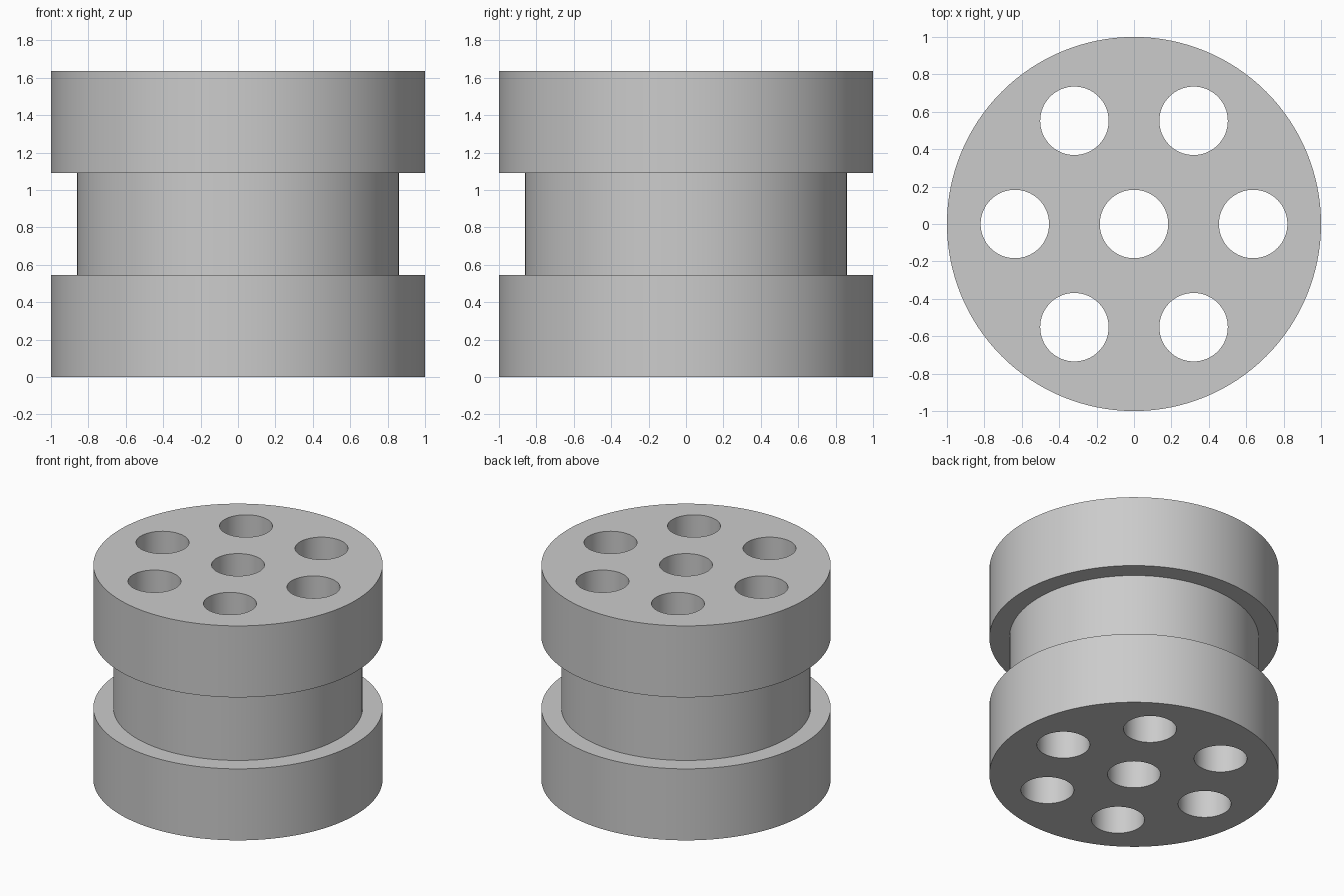
import bpy
import bmesh
import math
from mathutils import Matrix, Vector

cube = bpy.data.objects.get("Cube")
if cube:
    bpy.data.objects.remove(cube, do_unlink=True)

RADIUS, GROOVE_RADIUS = 1.0, 0.862
HEIGHT = 1.636
HOLE_RADIUS, HOLE_RING = 0.183, 0.637
SEGMENTS, HOLE_SEGMENTS = 128, 64

# Plain grey for the whole part
grey = bpy.data.materials.new("plain_grey")
grey.use_nodes = True
colour = (0.6, 0.6, 0.6, 1.0)
grey.diffuse_color = colour
grey.node_tree.nodes["Principled BSDF"].inputs["Base Color"].default_value = colour


def make_object(name, bm):
    bmesh.ops.recalc_face_normals(bm, faces=bm.faces)
    mesh = bpy.data.meshes.new(name)
    bm.to_mesh(mesh)
    bm.free()
    mesh.materials.append(grey)
    obj = bpy.data.objects.new(name, mesh)
    bpy.context.collection.objects.link(obj)
    return obj


# Spool body: stacked rings of the grooved profile, capped at both ends
low, high = HEIGHT / 3, HEIGHT * 2 / 3
profile = [(RADIUS, 0), (RADIUS, low), (GROOVE_RADIUS, low),
           (GROOVE_RADIUS, high), (RADIUS, high), (RADIUS, HEIGHT)]
bm = bmesh.new()
rings = []
for r, z in profile:
    angles = [math.tau * i / SEGMENTS for i in range(SEGMENTS)]
    rings.append([bm.verts.new((r * math.cos(a), r * math.sin(a), z)) for a in angles])
for lower, upper in zip(rings, rings[1:]):
    for i in range(SEGMENTS):
        j = (i + 1) % SEGMENTS
        bm.faces.new((lower[i], lower[j], upper[j], upper[i]))
bm.faces.new(rings[0][::-1])
bm.faces.new(rings[-1])
body = make_object("grooved_spool", bm)

# Seven through holes: one in the centre, six around it
centres = [Vector((0, 0, HEIGHT / 2))]
for i in range(6):
    a = math.tau * i / 6
    centres.append(Vector((HOLE_RING * math.cos(a), HOLE_RING * math.sin(a), HEIGHT / 2)))
bm = bmesh.new()
for centre in centres:
    bmesh.ops.create_cone(bm, cap_ends=True, segments=HOLE_SEGMENTS,
                          radius1=HOLE_RADIUS, radius2=HOLE_RADIUS,
                          depth=HEIGHT + 0.4, matrix=Matrix.Translation(centre))
cutter = make_object("hole_cutter", bm)
cutter.hide_render = True

# Cut the holes, then drop the cutter
cut = body.modifiers.new("holes", "BOOLEAN")
cut.operation = "DIFFERENCE"
cut.solver = "EXACT"
cut.object = cutter
bpy.ops.object.select_all(action="DESELECT")
body.select_set(True)
bpy.context.view_layer.objects.active = body
bpy.ops.object.modifier_apply(modifier=cut.name)
bpy.data.objects.remove(cutter, do_unlink=True)

# Round walls smooth, rims sharp
bpy.ops.object.shade_smooth_by_angle(angle=math.radians(30))
